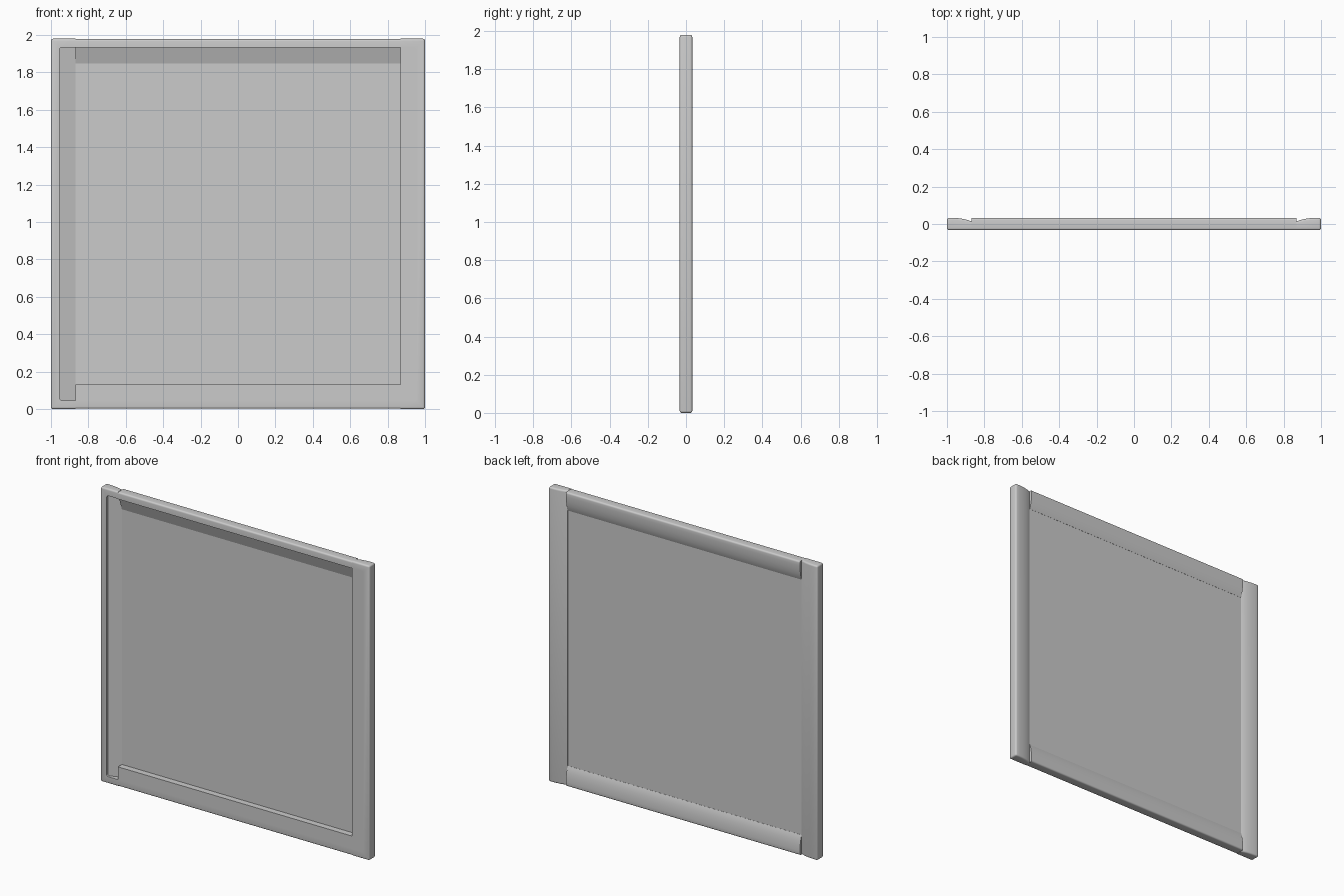
import bpy, bmesh
from mathutils import Vector

if "Cube" in bpy.data.objects:
    bpy.data.objects.remove(bpy.data.objects["Cube"])

HEIGHT, WIDTH, DEPTH = 1.98, 0.13, 0.033
RIM = 0.046          # width of the raised front rim
JOINT = 1 - WIDTH    # x where rails meet stiles

# Cross-sections as (distance from outer edge, y)
BODY = [(0, -DEPTH), (WIDTH, -DEPTH), (WIDTH, 0.014), (0.115, 0.020),
        (0.09, 0.0265), (0.06, 0.031), (0.03, DEPTH), (0, DEPTH)]
RECESS = [(RIM, -0.06), (0.15, -0.06), (0.15, 0.0135), (WIDTH, 0.008), (RIM, -0.021)]


def prism(name, profile, t0, t1, place, pick, radius):
    """Extrude a profile from t0 to t1, round the picked edges, then place it."""
    bm = bmesh.new()
    face = bm.faces.new([bm.verts.new((d, y, t0)) for d, y in profile])
    ext = bmesh.ops.extrude_face_region(bm, geom=[face])
    for v in ext["geom"]:
        if isinstance(v, bmesh.types.BMVert):
            v.co.z = t1
    edges = [e for e in bm.edges if pick(e.verts[0].co, e.verts[1].co)]
    if edges:
        bmesh.ops.bevel(bm, geom=edges, offset=radius, segments=4,
                        profile=0.5, affect='EDGES', clamp_overlap=True)
    for v in bm.verts:
        v.co = Vector(place(*v.co))
    bmesh.ops.recalc_face_normals(bm, faces=bm.faces)
    mesh = bpy.data.meshes.new(name)
    bm.to_mesh(mesh)
    bm.free()
    obj = bpy.data.objects.new(name, mesh)
    bpy.context.collection.objects.link(obj)
    return obj


def frame_bar(name, t0, t1, c0, c1, place, round_ends):
    def outer(a, b):
        if a.x < 1e-5 and b.x < 1e-5:
            return abs(a.z - b.z) > 0.1 or round_ends
        same_end = abs(a.z - b.z) < 1e-5
        return round_ends and same_end and min(a.x, b.x) < WIDTH - 1e-4

    def recess_corner(a, b):
        return (round_ends and abs(a.x - RIM) < 1e-5 and abs(b.x - RIM) < 1e-5
                and abs(a.z - b.z) < 1e-5)

    bar = prism(name, BODY, t0, t1, place, outer, 0.011)
    cutter = prism(name + "_cutter", RECESS, c0, c1, place, recess_corner, 0.014)
    cutter.hide_render = True
    mod = bar.modifiers.new("recess", 'BOOLEAN')
    mod.operation, mod.solver, mod.object = 'DIFFERENCE', 'EXACT', cutter
    bpy.ops.object.select_all(action='DESELECT')
    bpy.context.view_layer.objects.active = bar
    bar.select_set(True)
    bpy.ops.object.modifier_apply(modifier=mod.name)
    bpy.data.objects.remove(cutter)
    # Small softening of the rim edge through smooth shading
    bpy.ops.object.shade_smooth_by_angle(angle=0.6)
    return bar


# Full-height stiles, with the rim wrapping around both ends
for name, s in (("left_stile", -1), ("right_stile", 1)):
    frame_bar(name, 0, HEIGHT, RIM, HEIGHT - RIM,
              lambda d, y, t, s=s: (s * (1 - d), y, t), True)

# Rails fitted between the stiles
frame_bar("bottom_rail", -JOINT, JOINT, -1, 1,
          lambda d, y, t: (t, y, d + 0.002), False)
frame_bar("top_rail", -JOINT, JOINT, -1, 1,
          lambda d, y, t: (t, y, HEIGHT - 0.002 - d), False)

# Thin pane filling the opening
bpy.ops.mesh.primitive_cube_add(size=1, location=(0, 0.011, HEIGHT / 2))
pane = bpy.context.object
pane.name = "pane"
pane.scale = (2 * JOINT + 0.002, 0.004, HEIGHT - 2 * WIDTH)
